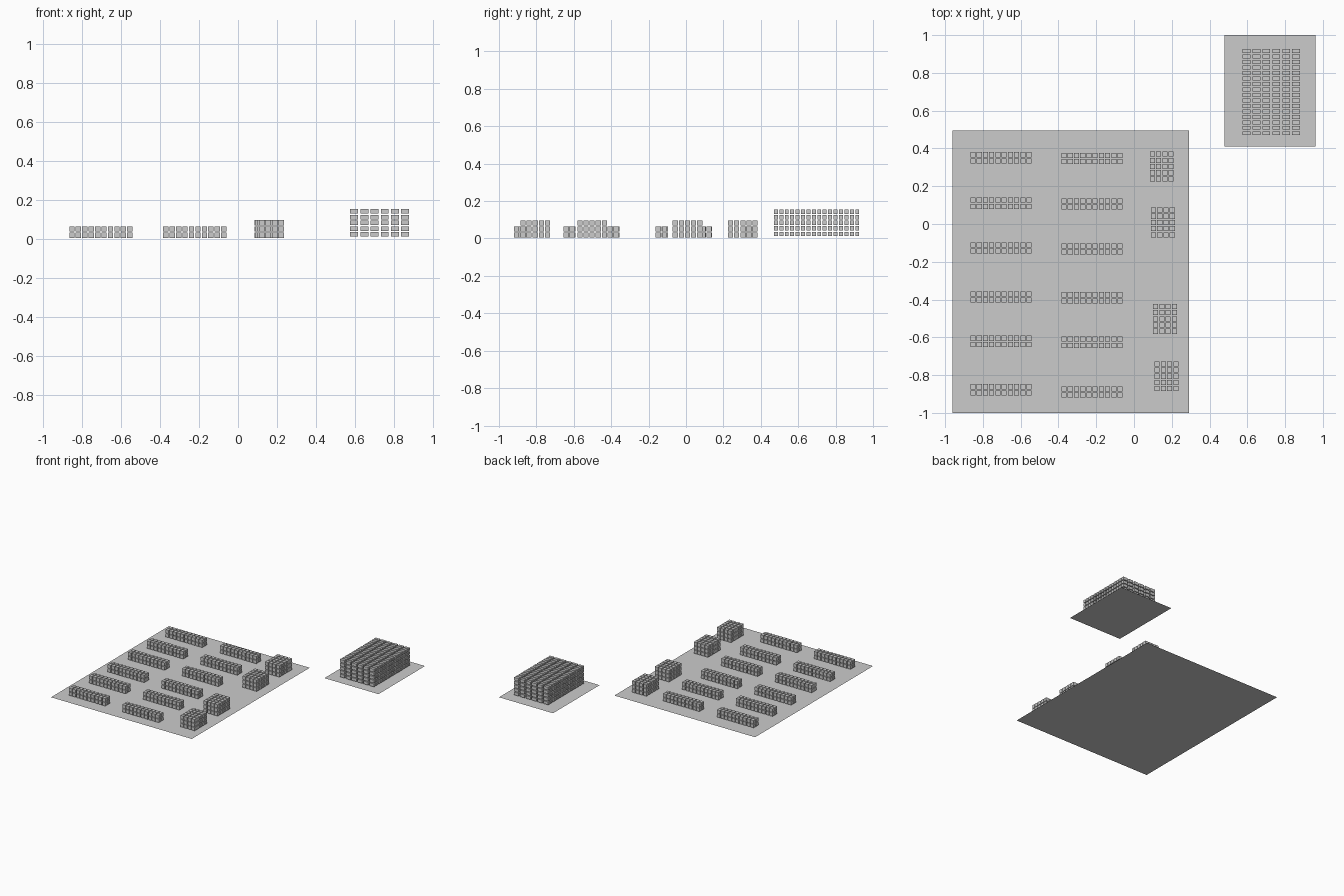
import bpy, bmesh
from mathutils import Matrix, Vector

if "Cube" in bpy.data.objects:
    bpy.data.objects.remove(bpy.data.objects["Cube"])


def make_object(name, bm):
    mesh = bpy.data.meshes.new(name)
    bm.to_mesh(mesh)
    bm.free()
    obj = bpy.data.objects.new(name, mesh)
    bpy.context.collection.objects.link(obj)
    return obj


def floor(name, x0, x1, y0, y1):
    bm = bmesh.new()
    bm.faces.new([bm.verts.new(p) for p in
                  ((x0, y0, 0), (x1, y0, 0), (x1, y1, 0), (x0, y1, 0))])
    return make_object(name, bm)


def crate_stack(name, centre, count, pitch, size, z0):
    """Grid of separate crates centred on (x, y), lowest crate resting at z0."""
    bm = bmesh.new()
    scale = Matrix.Diagonal((*size, 1))
    for i in range(count[0]):
        for j in range(count[1]):
            for k in range(count[2]):
                pos = Vector((centre[0] + (i - (count[0] - 1) / 2) * pitch[0],
                              centre[1] + (j - (count[1] - 1) / 2) * pitch[1],
                              z0 + size[2] / 2 + k * pitch[2]))
                bmesh.ops.create_cube(bm, size=1, matrix=Matrix.Translation(pos) @ scale)
    return make_object(name, bm)


# Floors of the two areas
floor("storage_floor", -0.96, 0.29, -1.0, 0.495)
floor("receiving_floor", 0.48, 0.96, 0.41, 1.0)

# Long storage rows, two columns of six
PITCH = (0.033, 0.0328, 0.032)
CRATE = (0.027, 0.027, 0.027)
columns = {
    "left": (-0.704, (0.35, 0.11, -0.127, -0.386, -0.621, -0.878)),
    "right": (-0.222, (0.347, 0.106, -0.132, -0.391, -0.626, -0.889)),
}
for side, (x, ys) in columns.items():
    for n, y in enumerate(ys, 1):
        crate_stack(f"storage_row_{side}_{n}", (x, y), (10, 2, 2), PITCH, CRATE, 0.006)

# Taller shipping blocks along the right edge
for n, c in enumerate(((0.147, 0.304), (0.153, 0.008), (0.164, -0.502), (0.172, -0.806)), 1):
    crate_stack(f"shipping_block_{n}", c, (4, 5, 3), PITCH, CRATE, 0.006)

# Large stack of flat crates on the receiving floor
crate_stack("receiving_stack", (0.727, 0.698), (6, 16, 5),
            (0.0525, 0.029, 0.0295), (0.041, 0.021, 0.023), 0.013)
